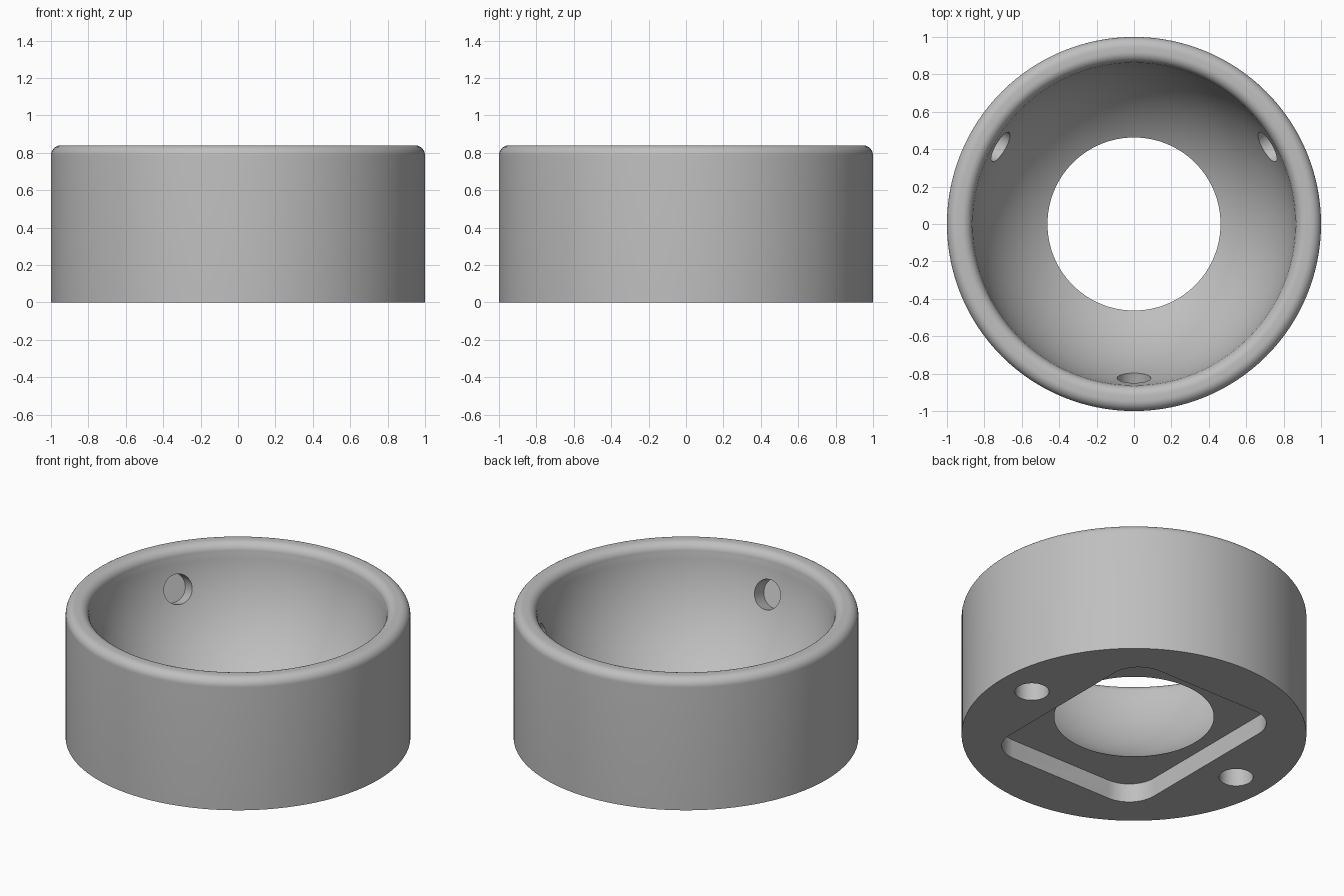
import bpy, bmesh
from math import sin, cos, pi, radians, asin, acos
from mathutils import Vector, Matrix

if "Cube" in bpy.data.objects:
    bpy.data.objects.remove(bpy.data.objects["Cube"])

HEIGHT = 0.84
FILLET = 0.055
BALL_R, BALL_Z = 0.866, 0.852      # spherical seat
RECESS_TOP = 0.12
SEGMENTS = 128

grey = bpy.data.materials.new("light_grey")
grey.use_nodes = True
colour = (0.52, 0.52, 0.52, 1)
grey.diffuse_color = colour
grey.node_tree.nodes["Principled BSDF"].inputs["Base Color"].default_value = colour


def make_object(name, bm):
    bmesh.ops.recalc_face_normals(bm, faces=bm.faces)
    mesh = bpy.data.meshes.new(name)
    bm.to_mesh(mesh)
    bm.free()
    mesh.materials.append(grey)
    obj = bpy.data.objects.new(name, mesh)
    bpy.context.collection.objects.link(obj)
    return obj


def arc(cx, cz, r, start, end, steps):
    angles = [start + (end - start) * i / steps for i in range(steps + 1)]
    return [(cx + r * cos(a), cz + r * sin(a)) for a in angles]


def lathe(name, profile):
    bm = bmesh.new()
    rings = []
    for s in range(SEGMENTS):
        a = 2 * pi * s / SEGMENTS
        rings.append([bm.verts.new((r * cos(a), r * sin(a), z)) for r, z in profile])
    n = len(profile)
    for s in range(SEGMENTS):
        here, there = rings[s], rings[(s + 1) % SEGMENTS]
        for i in range(n):
            j = (i + 1) % n
            bm.faces.new((here[i], there[i], there[j], here[j]))
    return make_object(name, bm)


def cylinder(name, radius, start, end):
    start, end = Vector(start), Vector(end)
    axis = end - start
    bm = bmesh.new()
    place = Matrix.Translation((start + end) / 2) @ axis.to_track_quat("Z", "Y").to_matrix().to_4x4()
    bmesh.ops.create_cone(bm, cap_ends=True, segments=48, radius1=radius,
                          radius2=radius, depth=axis.length, matrix=place)
    return make_object(name, bm)


def rounded_block(name, half_x, half_y, radius, z0, z1):
    outline = []
    corners = [(1, 1), (-1, 1), (-1, -1), (1, -1)]
    for k, (sx, sy) in enumerate(corners):
        outline += arc(sx * (half_x - radius), sy * (half_y - radius),
                       radius, k * pi / 2, (k + 1) * pi / 2, 12)
    bm = bmesh.new()
    face = bm.faces.new([bm.verts.new((x, y, z0)) for x, y in outline])
    top = bmesh.ops.extrude_face_region(bm, geom=[face])["geom"]
    bmesh.ops.translate(bm, vec=(0, 0, z1 - z0),
                        verts=[v for v in top if isinstance(v, bmesh.types.BMVert)])
    return make_object(name, bm)


# Ring body: straight outside, rounded lip, spherical seat inside
lip_z = HEIGHT - FILLET
seat_start = -asin((BALL_Z - lip_z + 0.01) / BALL_R)
seat_end = -asin(BALL_Z / BALL_R)
profile = [(1, 0)]
profile += arc(1 - FILLET, lip_z, FILLET, 0, pi / 2, 10)
profile += arc(0.865 + FILLET, lip_z, FILLET, pi / 2, pi, 10)
profile += arc(0, BALL_Z, BALL_R, seat_start, seat_end, 40)
body = lathe("socket_body", profile)

# Rounded rectangular recess in the underside
cutters = [rounded_block("recess_cutter", 0.547, 0.66, 0.185, -0.1, RECESS_TOP)]

# Two blind mounting holes underneath
for side, x in (("left", 0.773), ("right", -0.773)):
    cutters.append(cylinder(side + "_mount_cutter", 0.099, (x, 0, -0.1), (x, 0, 0.24)))

# Three blind pockets square to the seat wall
dip = radians(17)
centre = Vector((0, 0, BALL_Z))
for turn in (30, 150, 270):
    a = radians(turn)
    ray = Vector((cos(dip) * cos(a), cos(dip) * sin(a), -sin(dip)))
    cutters.append(cylinder("seat_pocket_cutter", 0.09, centre + ray * 0.7, centre + ray * 0.96))

# Cut, then discard the cutters
for cutter in cutters:
    cutter.hide_render = True
    mod = body.modifiers.new(cutter.name, "BOOLEAN")
    mod.operation = "DIFFERENCE"
    mod.solver = "EXACT"
    mod.object = cutter
bpy.ops.object.select_all(action="DESELECT")
bpy.context.view_layer.objects.active = body
body.select_set(True)
for mod in list(body.modifiers):
    bpy.ops.object.modifier_apply(modifier=mod.name)
for cutter in cutters:
    bpy.data.objects.remove(cutter)
bpy.ops.object.shade_smooth_by_angle(angle=radians(30))
